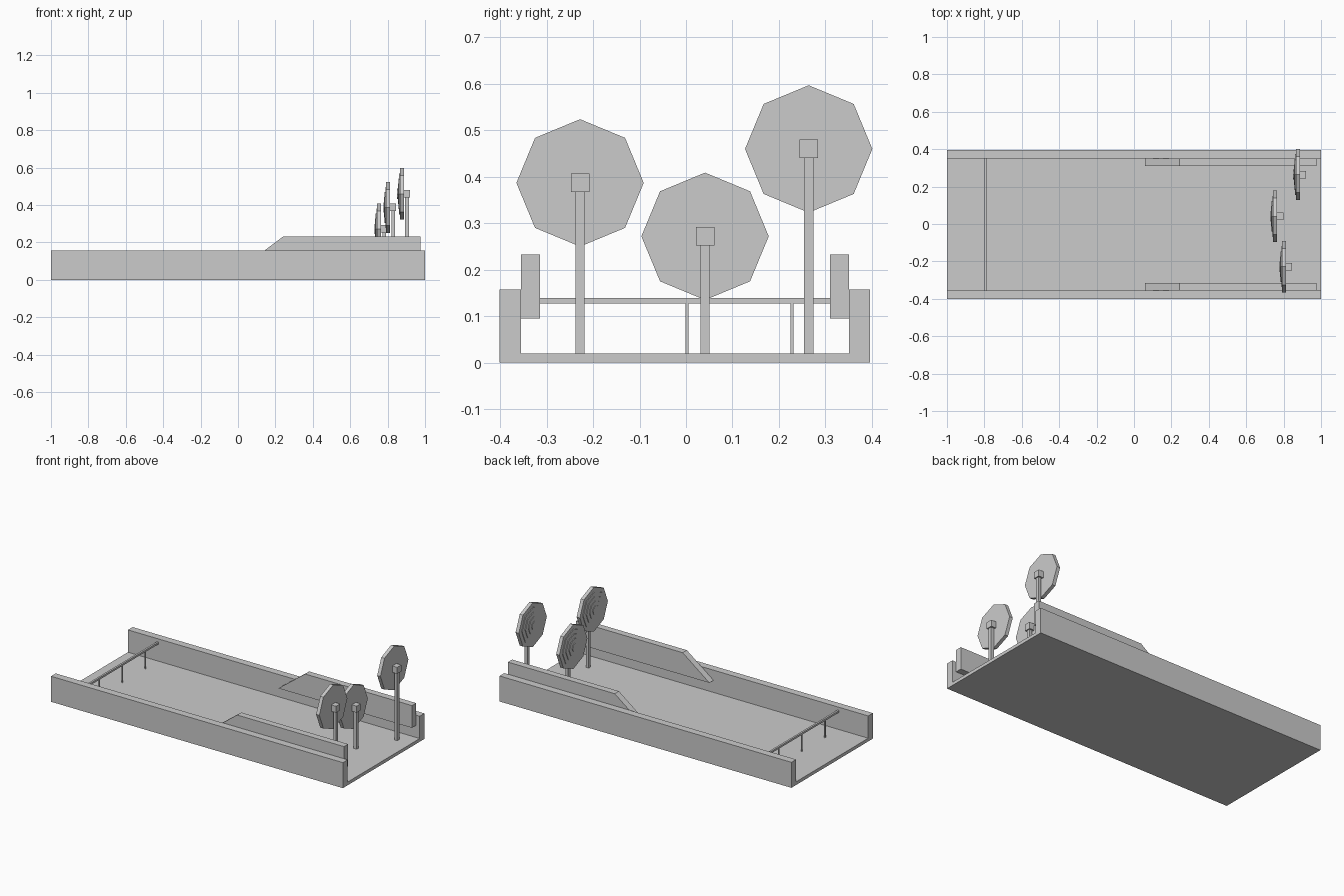
import bpy, bmesh
from math import cos, sin, pi

if "Cube" in bpy.data.objects:
    bpy.data.objects.remove(bpy.data.objects["Cube"])


def mesh_object(name, bm):
    bmesh.ops.recalc_face_normals(bm, faces=bm.faces)
    me = bpy.data.meshes.new(name)
    bm.to_mesh(me)
    bm.free()
    ob = bpy.data.objects.new(name, me)
    bpy.context.collection.objects.link(ob)
    return ob


def add_prism(bm, points, offset):
    """Extrude a planar outline by an offset vector."""
    face = bm.faces.new([bm.verts.new(p) for p in points])
    new = bmesh.ops.extrude_face_region(bm, geom=[face], use_keep_orig=True)["geom"]
    verts = [g for g in new if isinstance(g, bmesh.types.BMVert)]
    bmesh.ops.translate(bm, verts=verts, vec=offset)


def prism(name, points, offset):
    bm = bmesh.new()
    add_prism(bm, points, offset)
    return mesh_object(name, bm)


def box(name, x, y, z):
    pts = [(x[0], y[0], z[0]), (x[1], y[0], z[0]), (x[1], y[1], z[0]), (x[0], y[1], z[0])]
    return prism(name, pts, (0, 0, z[1] - z[0]))


# Lane floor and long side walls
MID = -0.0025
box("floor", (-1, 1), (MID - 0.353, MID + 0.353), (0, 0.02))
for side, label in ((-1, "front"), (1, "back")):
    inner, outer = MID + side * 0.353, MID + side * 0.399
    box(label + "_wall", (-1, 1), sorted((inner, outer)), (0, 0.158))
    # Raised guard with sloping end, fixed inside the wall
    profile = [(0.06, 0.095), (0.975, 0.095), (0.975, 0.233), (0.243, 0.233)]
    prism(label + "_guard", [(x, inner, z) for x, z in profile], (0, -side * 0.041, 0))

# Firing line rail on three thin posts
box("rail", (-0.801, -0.789), (MID - 0.353, MID + 0.353), (0.127, 0.139))
for i, y in enumerate((-0.224, 0.002, 0.228)):
    box(f"rail_post_{i + 1}", (-0.7985, -0.7915), (y - 0.0035, y + 0.0035), (0, 0.13))


# Stepped octagonal targets, each on a bracket and post
def target(i, x, y, z):
    bm = bmesh.new()
    steps = 5
    for k in range(steps):
        r = 0.137 * (1 - k / steps)
        front = x - 0.022 - 0.0035 * k
        back = x if k == 0 else front + 0.0035
        ring = [(front, y + r * cos(a * pi / 4), z + r * sin(a * pi / 4)) for a in range(8)]
        add_prism(bm, ring, (back - front, 0, 0))
    mesh_object(f"target_{i}", bm)
    box(f"target_bracket_{i}", (x, x + 0.033), (y - 0.02, y + 0.02), (z - 0.02, z + 0.02))
    box(f"target_post_{i}", (x + 0.0065, x + 0.0265), (y - 0.01, y + 0.01), (0, z - 0.02))


for i, pos in enumerate(((0.813, -0.228, 0.387), (0.765, 0.041, 0.272), (0.887, 0.264, 0.46))):
    target(i + 1, *pos)
